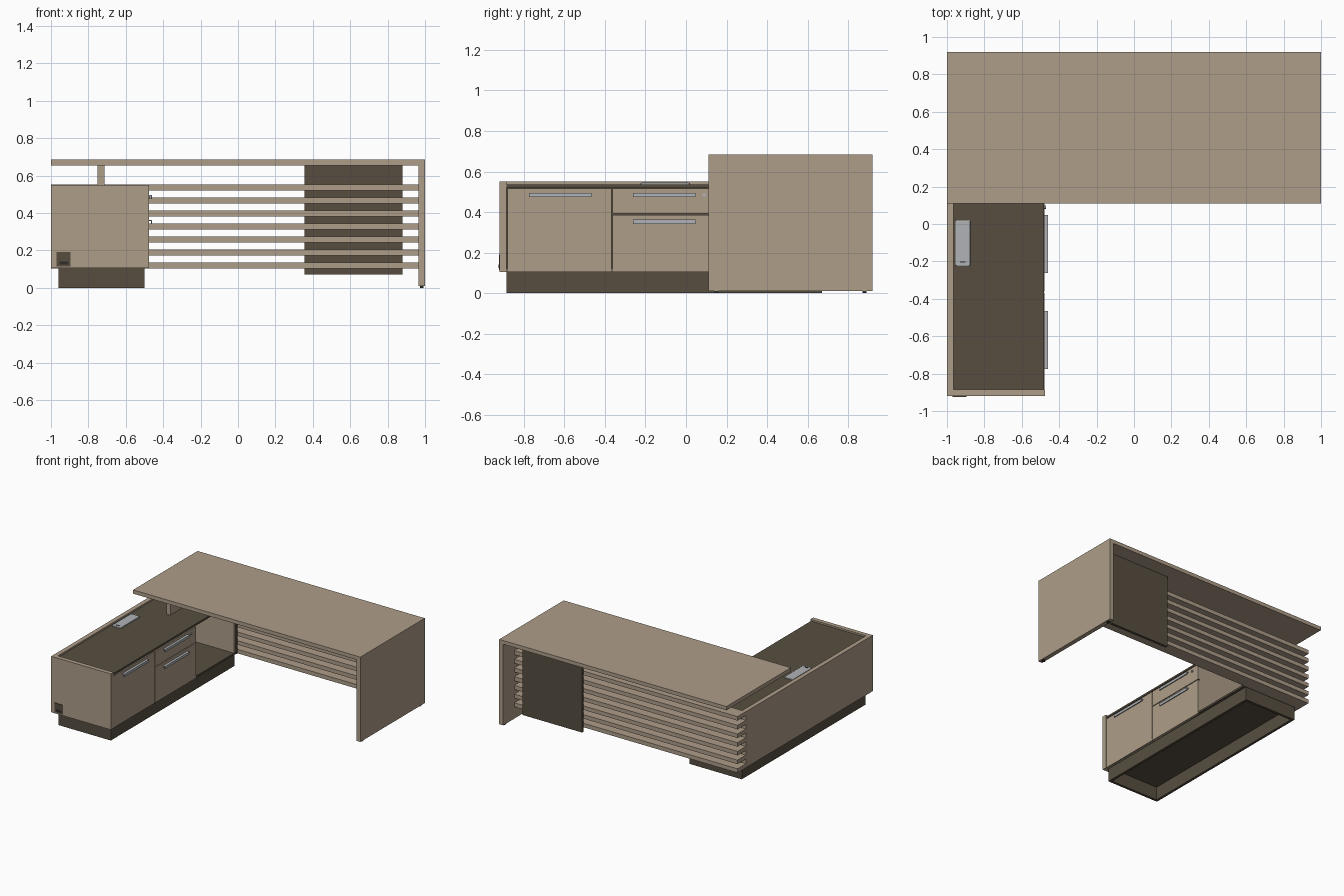
import bpy

cube = bpy.data.objects.get("Cube")
if cube:
    bpy.data.objects.remove(cube, do_unlink=True)


def material(name, rgb):
    m = bpy.data.materials.new(name)
    m.use_nodes = True
    m.diffuse_color = (*rgb, 1)
    m.node_tree.nodes["Principled BSDF"].inputs["Base Color"].default_value = (*rgb, 1)
    return m


WOOD = material("light wood", (0.42, 0.34, 0.25))
DARK = material("dark brown", (0.095, 0.076, 0.051))
METAL = material("grey metal", (0.44, 0.45, 0.47))
BLACK = material("near black", (0.03, 0.026, 0.022))


def box(name, xs, ys, zs, mat, bevel=0.0):
    """Box from its extents along each axis."""
    pairs = (xs, ys, zs)
    bpy.ops.mesh.primitive_cube_add(size=1, location=[(a + b) / 2 for a, b in pairs])
    ob = bpy.context.object
    ob.name = name
    ob.scale = [b - a for a, b in pairs]
    bpy.ops.object.transform_apply(location=False, rotation=False, scale=True)
    ob.data.materials.append(mat)
    if bevel:
        mod = ob.modifiers.new("bevel", 'BEVEL')
        mod.width = bevel
        mod.segments = 2
    return ob


# Desk: top, end panel, feet and post resting on the cabinet
box("desktop", (-1, 1), (0.11, 0.92), (0.655, 0.685), WOOD)
box("desk_end_panel", (0.965, 1), (0.11, 0.92), (0.01, 0.655), WOOD)
for y in (0.15, 0.88):
    box("desk_foot", (0.972, 0.993), (y - 0.01, y + 0.01), (0, 0.01), BLACK)
box("desktop_support", (-0.75, -0.715), (0.17, 0.6), (0.535, 0.655), WOOD)

# Slatted back screen with a dark panel in front of it
for i in range(7):
    z = 0.104 + i * 0.0692
    box("back_slat", (-1, 0.965), (0.675, 0.78), (z, z + 0.032), WOOD)
box("modesty_panel", (0.355, 0.88), (0.78, 0.80), (0.07, 0.655), DARK)

# Cabinet plinth: a hollow frame
for xs in ((-0.96, -0.94), (-0.52, -0.5)):
    box("plinth_side", xs, (-0.885, 0.67), (0, 0.105), DARK)
for ys in ((-0.885, -0.865), (0.65, 0.67)):
    box("plinth_end", (-0.94, -0.52), ys, (0, 0.105), DARK)

# Cabinet shell
box("cabinet_floor", (-0.965, -0.48), (-0.885, 0.655), (0.105, 0.12), DARK)
box("cabinet_top", (-0.965, -0.48), (-0.885, 0.655), (0.522, 0.537), DARK)
box("cabinet_back", (-1, -0.965), (-0.885, 0.675), (0.105, 0.55), WOOD)
box("cabinet_front_end", (-1, -0.475), (-0.92, -0.885), (0.105, 0.55), WOOD)
box("niche_end", (-0.965, -0.48), (0.635, 0.655), (0.12, 0.522), WOOD)
box("slat_rail", (-0.965, -0.475), (0.655, 0.675), (0.105, 0.537), DARK)
box("cabinet_core", (-0.965, -0.498), (-0.885, 0.137), (0.12, 0.522), DARK)
box("niche_divider", (-0.965, -0.498), (0.137, 0.155), (0.12, 0.522), WOOD)

# Door and drawer fronts, each with a bar handle
fronts = (
    ("door", -0.882, -0.368, 0.105, 0.515, -0.62, 0.485),
    ("upper_drawer", -0.362, 0.155, 0.392, 0.515, -0.107, 0.485),
    ("lower_drawer", -0.362, 0.155, 0.105, 0.386, -0.107, 0.352),
)
for name, y0, y1, z0, z1, hy, hz in fronts:
    box(name + "_front", (-0.498, -0.478), (y0, y1), (z0, z1), WOOD)
    box(name + "_handle", (-0.466, -0.459), (hy - 0.154, hy + 0.154), (hz - 0.01, hz + 0.01), METAL)
    box(name + "_handle_mount", (-0.478, -0.466), (hy - 0.154, hy + 0.154), (hz + 0.004, hz + 0.01), METAL)

# Drawer lock
bpy.ops.mesh.primitive_cylinder_add(vertices=16, radius=0.009, depth=0.008,
                                    location=(-0.475, 0.09, 0.485), rotation=(0, 1.5708, 0))
lock = bpy.context.object
lock.name = "drawer_lock"
lock.data.materials.append(METAL)

# Power box set in the cabinet top
box("power_box_lid", (-0.955, -0.875), (-0.225, 0.02), (0.53, 0.545), METAL, 0.006)
box("power_box_slot", (-0.93, -0.9), (-0.207, -0.2), (0.544, 0.547), BLACK)

# Wall socket on the cabinet end
box("socket_plate", (-0.97, -0.895), (-0.924, -0.92), (0.115, 0.19), DARK)
box("socket_slot", (-0.955, -0.905), (-0.926, -0.924), (0.125, 0.14), BLACK)
